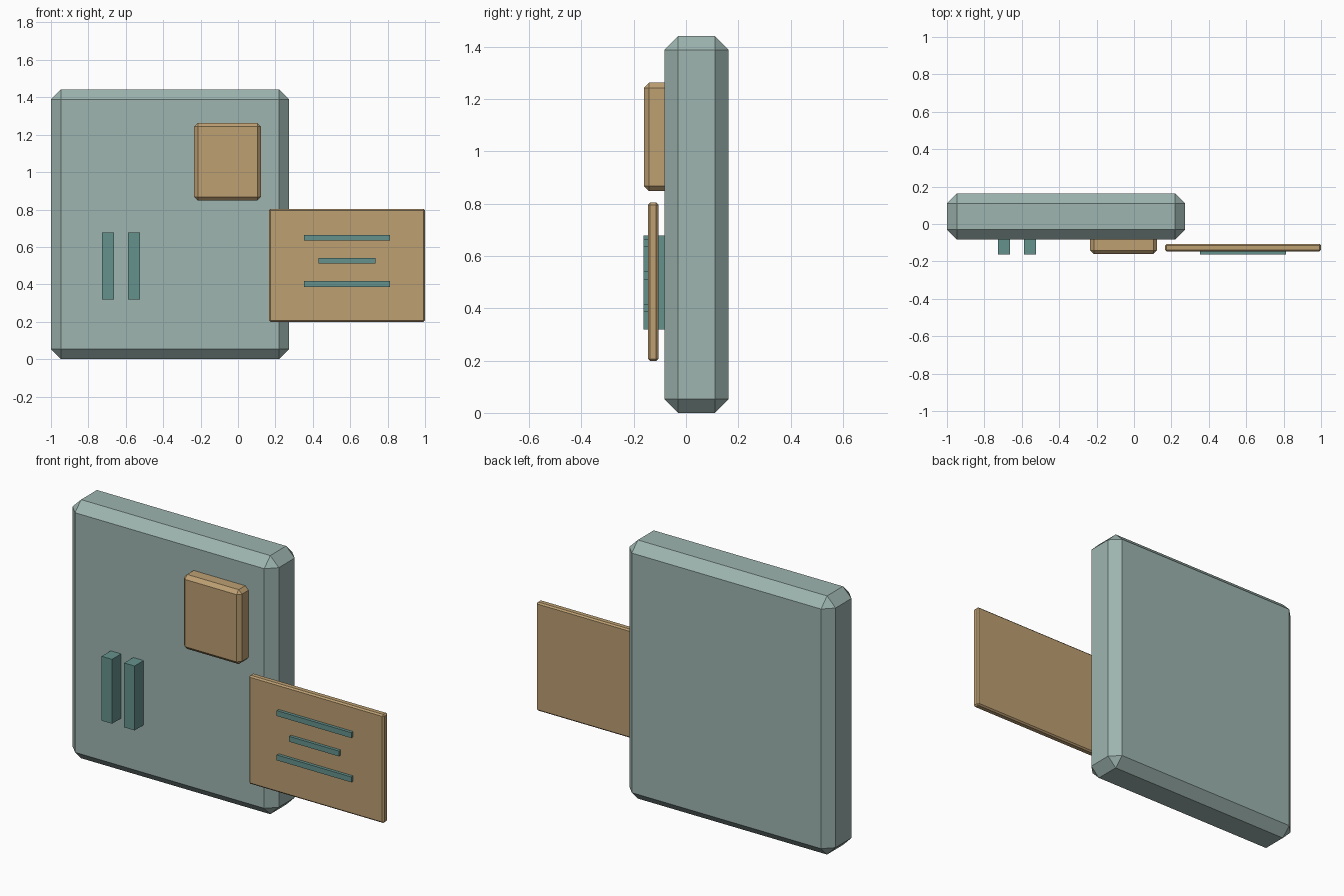
import bpy
import bmesh

if "Cube" in bpy.data.objects:
    bpy.data.objects.remove(bpy.data.objects["Cube"])


def material(name, rgb):
    m = bpy.data.materials.new(name)
    m.diffuse_color = (*rgb, 1.0)
    m.use_nodes = True
    m.node_tree.nodes["Principled BSDF"].inputs["Base Color"].default_value = m.diffuse_color
    return m


SAGE = material("sage_grey", (0.34, 0.46, 0.43))
TAN = material("tan", (0.51, 0.35, 0.17))
TEAL = material("dark_teal", (0.13, 0.29, 0.27))


def box(name, x, y, z, mat, chamfer=0.0):
    """Box from (min, max) ranges with an optional flat chamfer on all edges."""
    bm = bmesh.new()
    bmesh.ops.create_cube(bm, size=1.0)
    for v in bm.verts:
        v.co = [(lo + hi) / 2 + c * (hi - lo) for c, (lo, hi) in zip(v.co, (x, y, z))]
    if chamfer:
        bmesh.ops.bevel(bm, geom=bm.edges[:], offset=chamfer, segments=1,
                        profile=0.5, affect='EDGES')
    mesh = bpy.data.meshes.new(name)
    bm.to_mesh(mesh)
    bm.free()
    mesh.materials.append(mat)
    obj = bpy.data.objects.new(name, mesh)
    bpy.context.collection.objects.link(obj)
    return obj


# Main slab
box("body", (-1.0, 0.273), (-0.083, 0.163), (0.0, 1.442), SAGE, 0.053)

# Raised button, set into the slab front
box("button", (-0.235, 0.123), (-0.161, -0.04), (0.848, 1.263), TAN, 0.02)

# Two upright bars on the slab front
for i, cx in enumerate((-0.695, -0.556)):
    box(f"upright_bar_{i + 1}", (cx - 0.032, cx + 0.032), (-0.163, -0.06),
        (0.319, 0.678), TEAL)

# Card standing just in front of the slab
box("card", (0.167, 1.0), (-0.146, -0.106), (0.199, 0.804), TAN, 0.008)

# Three strips on the card
for i, (half, cz) in enumerate(((0.23, 0.402), (0.153, 0.526), (0.23, 0.649))):
    box(f"card_strip_{i + 1}", (0.583 - half, 0.583 + half), (-0.163, -0.14),
        (cz - 0.015, cz + 0.015), TEAL)
